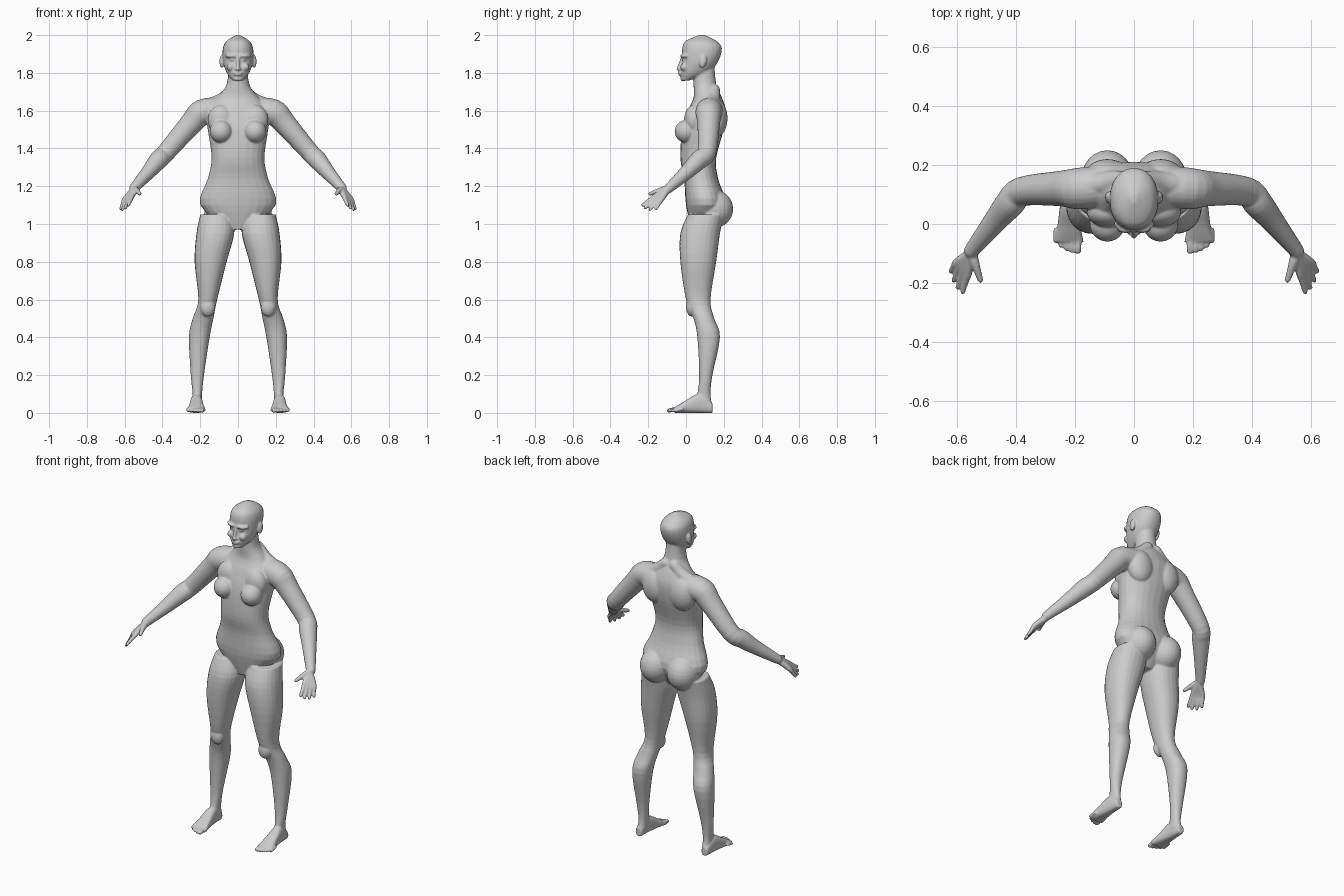
import bpy, bmesh, math
from mathutils import Vector, Matrix

cube = bpy.data.objects.get("Cube")
if cube:
    bpy.data.objects.remove(cube, do_unlink=True)

X, Y, Z = Vector((1, 0, 0)), Vector((0, 1, 0)), Vector((0, 0, 1))
bm = bmesh.new()


def ring(centre, u, v, power=2, sides=24):
    """Superellipse ring around a centre with half axes u and v."""
    points = []
    for i in range(sides):
        angle = math.tau * i / sides
        c, s = math.cos(angle), math.sin(angle)
        points.append(centre + u * math.copysign(abs(c) ** (2 / power), c)
                      + v * math.copysign(abs(s) ** (2 / power), s))
    return points


def loft(rings):
    """Closed skin through a row of rings."""
    rows = [[bm.verts.new(point) for point in points] for points in rings]
    faces = [bm.faces.new(rows[0]), bm.faces.new(rows[-1])]
    for low, high in zip(rows, rows[1:]):
        for i in range(len(low)):
            faces.append(bm.faces.new((low[i - 1], low[i], high[i], high[i - 1])))
    bmesh.ops.recalc_face_normals(bm, faces=faces)


def spline(keys, steps=4):
    """Smooth in-between values for rows of numbers."""
    rows = []
    for i in range(len(keys) - 1):
        near = (keys[max(i - 1, 0)], keys[i], keys[i + 1], keys[min(i + 2, len(keys) - 1)])
        for step in range(steps):
            t = step / steps
            rows.append([b + t / 2 * (c - a + t * (2 * a - 5 * b + 4 * c - d
                         + t * (3 * (b - c) + d - a))) for a, b, c, d in zip(*near)])
    return rows + [list(keys[-1])]


def column(keys, power=2.2):
    """Upright body from rows of height, left, right, front, back."""
    loft([ring(Vector((left + right, front + back, 2 * z)) / 2, X * (right - left) / 2,
               Y * (back - front) / 2, power)
          for z, left, right, front, back in spline(keys)])


def centred_column(keys):
    """Upright body from rows of height, half width, front, back."""
    column([(z, -half, half, front, back) for z, half, front, back in keys])


def blob(centre, radii, tilt=0):
    matrix = (Matrix.Translation(centre) @ Matrix.Rotation(tilt, 4, 'X')
              @ Matrix.Diagonal((*radii, 1)))
    bmesh.ops.create_uvsphere(bm, u_segments=24, v_segments=14, radius=1, matrix=matrix)


def tube(keys):
    """Round-ended limb through rows of x, y, z, radius."""
    rows = spline(keys)
    points = [Vector(row[:3]) for row in rows]
    rings = []
    for i, (point, row) in enumerate(zip(points, rows)):
        along = (points[min(i + 1, len(points) - 1)] - points[max(i - 1, 0)]).normalized()
        side = along.cross(Z if abs(along.z) < .9 else Y).normalized()
        rings.append(ring(point, side * row[3], along.cross(side) * row[3]))
    loft(rings)
    for end in (0, -1):
        blob(points[end], [rows[end][3]] * 3)


# Leg and kneecap
column([(1.05, .03, .2, .01, .2), (.95, .02, .22, -.03, .18), (.8, .06, .23, -.03, .16),
        (.6, .11, .21, 0, .13), (.5, .13, .24, .04, .15), (.4, .15, .26, .06, .18),
        (.2, .18, .25, .07, .14), (.1, .19, .24, .06, .13), (.04, .19, .24, .05, .14)])
blob((.16, .03, .56), (.04, .03, .05))

# Foot
loft([ring(Vector((left + right, 2 * y, top)) / 2, X * (right - left) / 2, Z * top / 2, 2.6)
      for y, left, right, top in spline([(.14, .2, .24, .05), (.07, .19, .25, .1),
                                         (-.01, .18, .26, .06), (-.06, .17, .27, .03)])])

# Toes shorten and thin out towards the outside
for i in range(5):
    x, radius = .19 + .019 * i, .012 - .001 * i
    tip = .002 * i * i - .09
    tube([(x, -.02, .02, radius), (x, tip + .02, .017, radius), (x, tip, .012, radius)])

# Arm
tube([(.09, .13, 1.6, .07), (.19, .12, 1.59, .07), (.25, .12, 1.53, .06),
      (.38, .11, 1.38, .05), (.42, .07, 1.34, .05), (.47, .01, 1.28, .04),
      (.55, -.09, 1.19, .026)])

# Fingers fan out from the wrist, the middle ones longest
wrist = (.55, -.1, 1.18, .02)
for i in range(4):
    t = i / 3
    knuckle = Vector((.56, -.16, 1.15)).lerp(Vector((.6, -.13, 1.13)), t)
    tip = Vector((.58, -.23, 1.1)).lerp(Vector((.62, -.16, 1.08)), t)
    tip += (tip - knuckle).normalized() * math.sin(math.pi * t) * .015
    tube([wrist, (*knuckle, .014), (*knuckle.lerp(tip, .5), .011), (*tip, .009)])
tube([wrist, (.54, -.13, 1.18, .016), (.52, -.19, 1.16, .01)])

# Breast, upper chest, shoulder blade, seat and collar muscle
blob((.09, 0, 1.49), (.06, .06, .06))
blob((.09, .04, 1.55), (.07, .05, .08))
blob((.09, .16, 1.56), (.08, .06, .1))
blob((.09, .15, 1.08), (.09, .1, .1))
tube([(.03, .15, 1.71, .03), (.09, .14, 1.65, .04), (.17, .13, 1.62, .04)])

# Ear, eye, cheek, nostril and brow
blob((.087, .09, 1.86), (.011, .02, .035), -.2)
blob((.03, -.01, 1.87), (.014, .012, .009))
blob((.04, -.01, 1.83), (.02, .02, .02))
blob((.01, -.03, 1.82), (.008, .01, .007))
tube([(.01, -.02, 1.89, .009), (.04, -.02, 1.89, .009), (.06, 0, 1.89, .009)])

# Second side of every paired part
copies = bmesh.ops.duplicate(bm, geom=bm.verts[:] + bm.edges[:] + bm.faces[:])["geom"]
bmesh.ops.scale(bm, vec=(-1, 1, 1),
                verts=[item for item in copies if isinstance(item, bmesh.types.BMVert)])
bmesh.ops.reverse_faces(bm, faces=[item for item in copies
                                   if isinstance(item, bmesh.types.BMFace)])

# Torso and neck
centred_column([(.97, .05, .03, .13), (1.1, .2, 0, .21), (1.24, .16, -.01, .17),
                (1.35, .14, -.03, .16), (1.5, .16, -.02, .2), (1.6, .17, .01, .21),
                (1.67, .11, .04, .19), (1.74, .06, .04, .16), (1.85, .05, .04, .15)])

# Head
centred_column([(1.76, .03, -.02, .02), (1.8, .06, -.03, .12), (1.86, .08, -.02, .17),
                (1.93, .08, -.02, .19), (1.97, .06, 0, .16), (2, .01, .07, .1)])

# Nose, lips and chin
tube([(0, -.02, 1.88, .008), (0, -.03, 1.85, .009), (0, -.04, 1.82, .01)])
for height, width in ((1.8, .025), (1.79, .02)):
    blob((0, -.03, height), (width, .01, .006))
blob((0, -.015, 1.77), (.025, .015, .015))

# One fused skin
mesh = bpy.data.meshes.new("body")
bm.to_mesh(mesh)
bm.free()
body = bpy.data.objects.new("body", mesh)
bpy.context.collection.objects.link(body)

colour = (.6, .6, .6, 1)
grey = bpy.data.materials.new("plain_grey")
grey.use_nodes = True
grey.diffuse_color = colour
grey.node_tree.nodes["Principled BSDF"].inputs["Base Color"].default_value = colour
mesh.materials.append(grey)

fuse = body.modifiers.new("fuse", 'REMESH')
fuse.mode = 'VOXEL'
fuse.voxel_size = .005
fuse.use_smooth_shade = True
soften = body.modifiers.new("soften", 'SMOOTH')
soften.factor = .5
soften.iterations = 5
